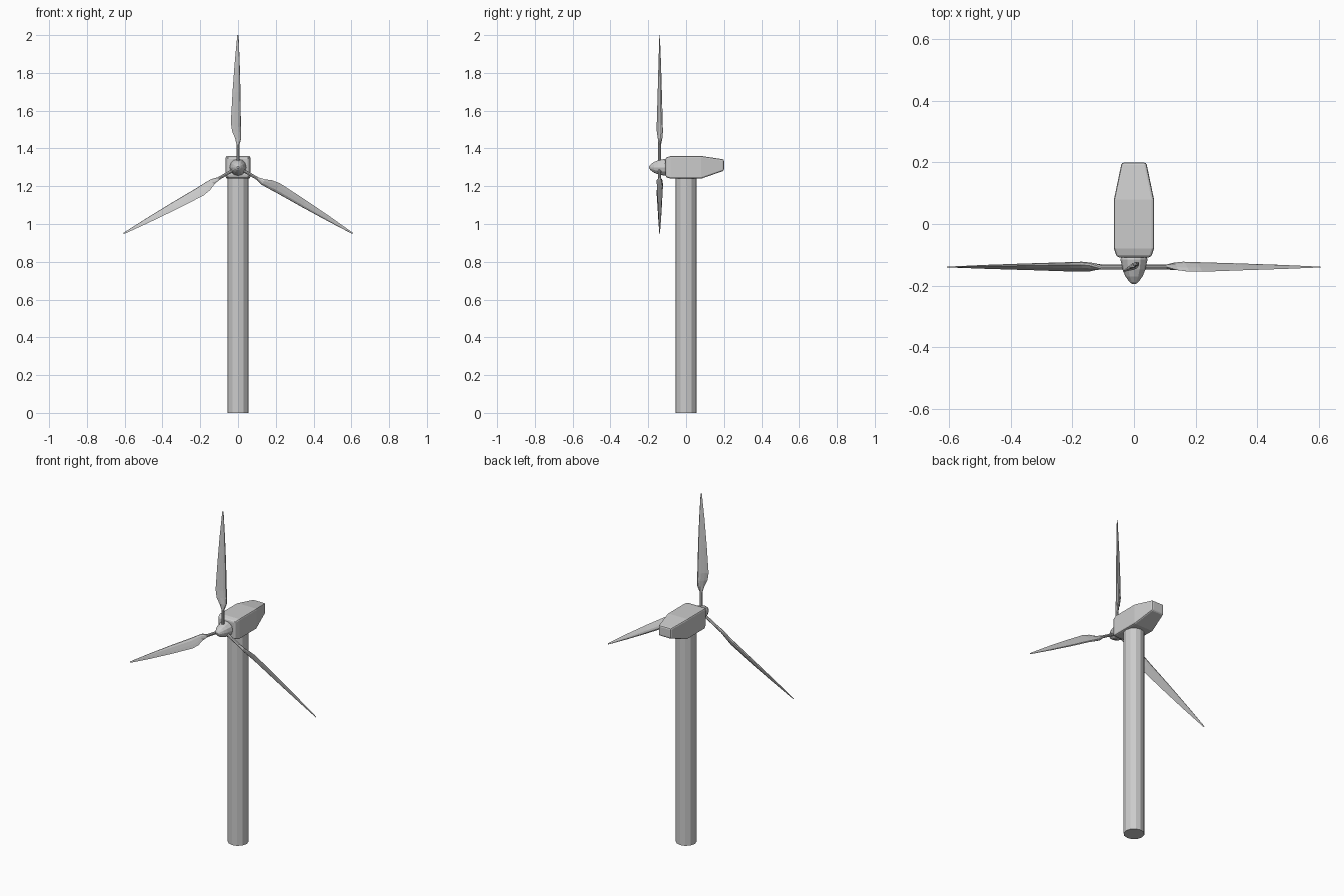
import bpy, bmesh, math
from mathutils import Matrix, Vector

if "Cube" in bpy.data.objects:
    bpy.data.objects.remove(bpy.data.objects["Cube"])

HUB = Vector((0, -0.14, 1.30))


def loft(name, rings):
    """Skin a list of equal-length vertex rings and cap both ends."""
    bm = bmesh.new()
    loops = [[bm.verts.new(p) for p in ring] for ring in rings]
    n = len(loops[0])
    for a, b in zip(loops, loops[1:]):
        for i in range(n):
            j = (i + 1) % n
            bm.faces.new((a[i], a[j], b[j], b[i]))
    bm.faces.new(loops[0][::-1])
    bm.faces.new(loops[-1])
    bmesh.ops.recalc_face_normals(bm, faces=bm.faces)
    mesh = bpy.data.meshes.new(name)
    bm.to_mesh(mesh)
    bm.free()
    ob = bpy.data.objects.new(name, mesh)
    bpy.context.collection.objects.link(ob)
    return ob


# Tower
bpy.ops.mesh.primitive_cylinder_add(vertices=12, radius=0.056, depth=1.26,
                                    location=(0, 0, 0.63))
bpy.context.object.name = "tower"

# Nacelle: (y, half width, bottom, top)
sections = [(-0.108, 0.056, 1.248, 1.352), (-0.08, 0.065, 1.24, 1.36),
            (0.08, 0.065, 1.24, 1.36), (0.20, 0.04, 1.282, 1.342)]
nacelle = loft("nacelle", [[(-w, y, b), (w, y, b), (w, y, t), (-w, y, t)]
                           for y, w, b, t in sections])
bevel = nacelle.modifiers.new("bevel", "BEVEL")
bevel.width = 0.008
bevel.segments = 2
bevel.limit_method = "ANGLE"
bevel.angle_limit = math.radians(40)

# Hub nose cone: (y, radius)
profile = [(-0.195, 0.006), (-0.188, 0.015), (-0.17, 0.028),
           (-0.148, 0.037), (-0.115, 0.044), (-0.10, 0.038)]
loft("hub", [[(r * math.cos(i * math.tau / 12), y,
               HUB.z + r * math.sin(i * math.tau / 12)) for i in range(12)]
             for y, r in profile])

# Blade stations: (radius, lead x, lead y, trail x, trail y, half thickness, foil)
stations = [
    (0.02, 0.008, 0.000, -0.008, 0.000, 0.008, 0),
    (0.12, 0.008, 0.000, -0.008, 0.000, 0.008, 0),
    (0.155, 0.017, 0.012, -0.016, -0.010, 0.009, 0.5),
    (0.19, 0.017, 0.015, -0.031, -0.015, 0.009, 1),
    (0.235, 0.015, 0.014, -0.038, -0.015, 0.008, 1),
    (0.40, 0.013, 0.010, -0.029, -0.010, 0.006, 1),
    (0.55, 0.009, 0.006, -0.018, -0.006, 0.004, 1),
    (0.70, 0.003, 0.001, -0.004, -0.001, 0.001, 1)]
ROUND = [(0, 0), (0.15, 0.7), (0.5, 1), (0.85, 0.7), (1, 0)]
FOIL = [(0, 0), (0.08, 0.65), (0.32, 1), (0.68, 0.55), (1, 0)]


def blade_ring(r, lx, ly, tx, ty, half, foil):
    lead, trail = Vector((lx, ly, r)), Vector((tx, ty, r))
    chord = trail - lead
    side = Vector((-chord.y, chord.x, 0)).normalized() * half
    pts = [Vector(a).lerp(Vector(b), foil) for a, b in zip(ROUND, FOIL)]
    upper = [lead + chord * u + side * v for u, v in pts]
    lower = [lead + chord * u - side * v for u, v in pts[-2:0:-1]]
    return upper + lower


# Three blades around the hub axis
for k in range(3):
    turn = Matrix.Translation(HUB) @ Matrix.Rotation(k * math.tau / 3, 4, "Y")
    loft(f"blade_{k + 1}", [[turn @ p for p in blade_ring(*s)] for s in stations])
